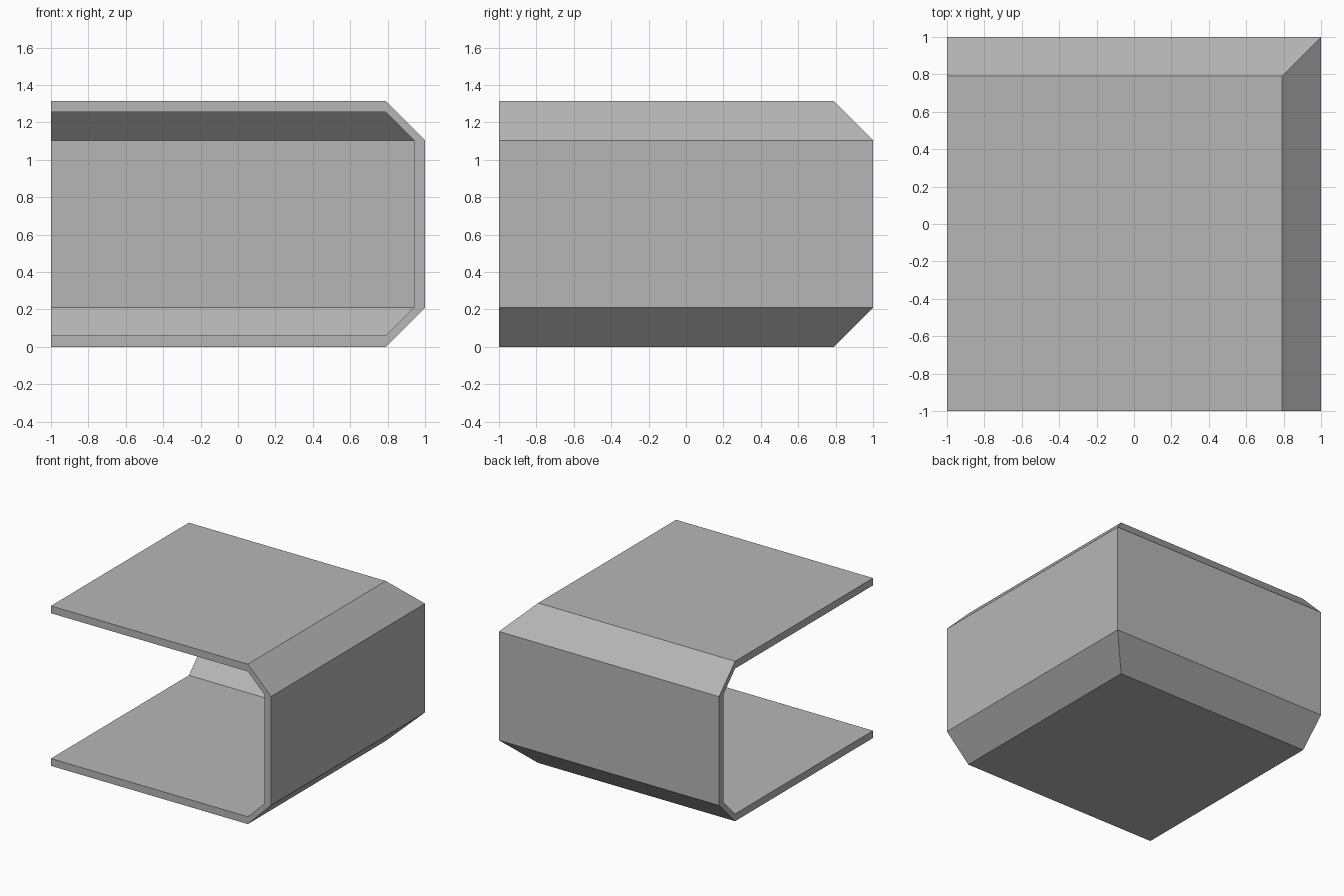
import bpy, bmesh

if "Cube" in bpy.data.objects:
    bpy.data.objects.remove(bpy.data.objects["Cube"])

H, C, T = 1.314, 0.21, 0.06   # height, chamfer, wall thickness
FAR = 2.0                     # inset at which the path shrinks to the far corner

# C-shaped cross-section as (inset from outer wall, z)
lower_out = [(FAR, 0), (C, 0), (0, C)]
lower_in = [(FAR, T), (C, T), (T, C)]
flip = lambda pts: [(d, H - z) for d, z in reversed(pts)]
profile = lower_out + flip(lower_out) + flip(lower_in)[::-1] + lower_in[::-1]

# Sweep the section along the two walls with a mitred corner
path = [lambda d: (1 - d, -1), lambda d: (1 - d, 1 - d), lambda d: (-1, 1 - d)]
bm = bmesh.new()
rings = [[bm.verts.new((*p(d), z)) for d, z in profile] for p in path]
n = len(profile)
for a, b in zip(rings, rings[1:]):
    for i in range(n):
        j = (i + 1) % n
        bm.faces.new((a[i], a[j], b[j], b[i]))

# Close the two cut ends, then merge the far corner and flatten the slabs
bm.faces.new(rings[0])
bm.faces.new(rings[-1][::-1])
bmesh.ops.remove_doubles(bm, verts=bm.verts, dist=0.0001)
bmesh.ops.dissolve_limit(bm, angle_limit=0.01, verts=bm.verts, edges=bm.edges)
bmesh.ops.recalc_face_normals(bm, faces=bm.faces)

mesh = bpy.data.meshes.new("corner_shell")
bm.to_mesh(mesh)
bm.free()

# Mid-grey finish
grey = bpy.data.materials.new("mid_grey")
grey.diffuse_color = (0.47, 0.47, 0.47, 1)
grey.use_nodes = True
grey.node_tree.nodes["Principled BSDF"].inputs["Base Color"].default_value = grey.diffuse_color
mesh.materials.append(grey)
bpy.context.collection.objects.link(bpy.data.objects.new("corner_shell", mesh))
